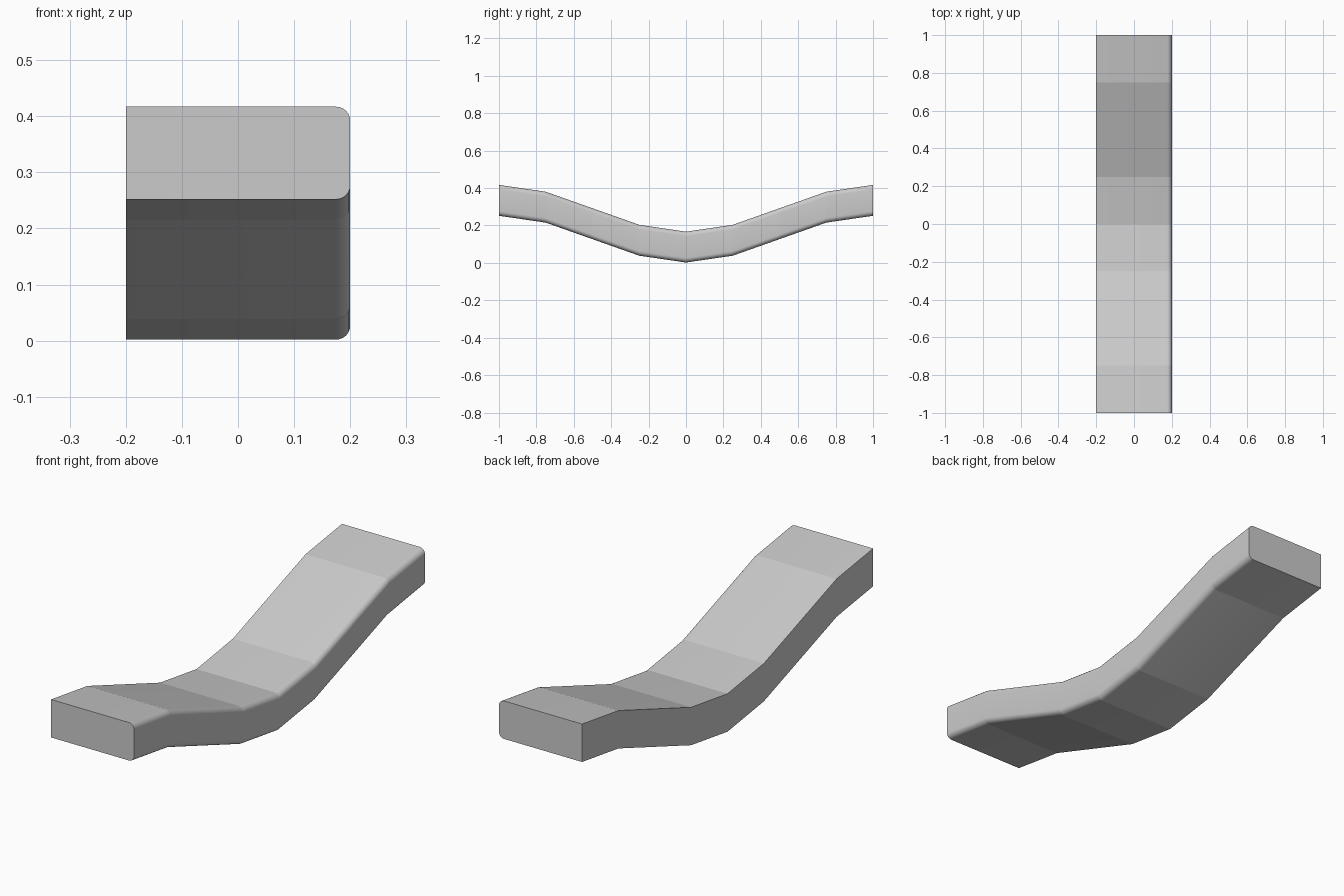
import bpy, bmesh, math

if "Cube" in bpy.data.objects:
    bpy.data.objects.remove(bpy.data.objects["Cube"])

HALF_W, THICK, R, STEPS = 0.2, 0.165, 0.025, 6

# Cross-section: square on the -x side, rounded on the +x side
section = [(-HALF_W, THICK), (-HALF_W, 0.0)]
for cz, start in ((R, -90), (THICK - R, 0)):
    for i in range(STEPS + 1):
        a = math.radians(start + 90 * i / STEPS)
        section.append((HALF_W - R + R * math.cos(a), cz + R * math.sin(a)))

# Sweep the section along one cosine wave in eight straight pieces
bm = bmesh.new()
rings = []
for k in range(9):
    y = -1 + k * 0.25
    lift = 0.002 + 0.125 * (1 - math.cos(math.pi * y))
    rings.append([bm.verts.new((x, y, z + lift)) for x, z in section])
n = len(section)
for a, b in zip(rings, rings[1:]):
    for i in range(n):
        j = (i + 1) % n
        bm.faces.new((a[i], a[j], b[j], b[i]))
bm.faces.new(rings[0])
bm.faces.new(rings[-1])
bmesh.ops.recalc_face_normals(bm, faces=bm.faces)

# Smooth corners, crisp creases between the pieces
for f in bm.faces:
    f.smooth = True
for e in bm.edges:
    across = abs(e.verts[0].co.y - e.verts[1].co.y) < 1e-5
    e.smooth = not across and e.calc_face_angle(0) < math.radians(30)

mesh = bpy.data.meshes.new("curved_rail")
bm.to_mesh(mesh)
bm.free()
rail = bpy.data.objects.new("curved_rail", mesh)
bpy.context.collection.objects.link(rail)
